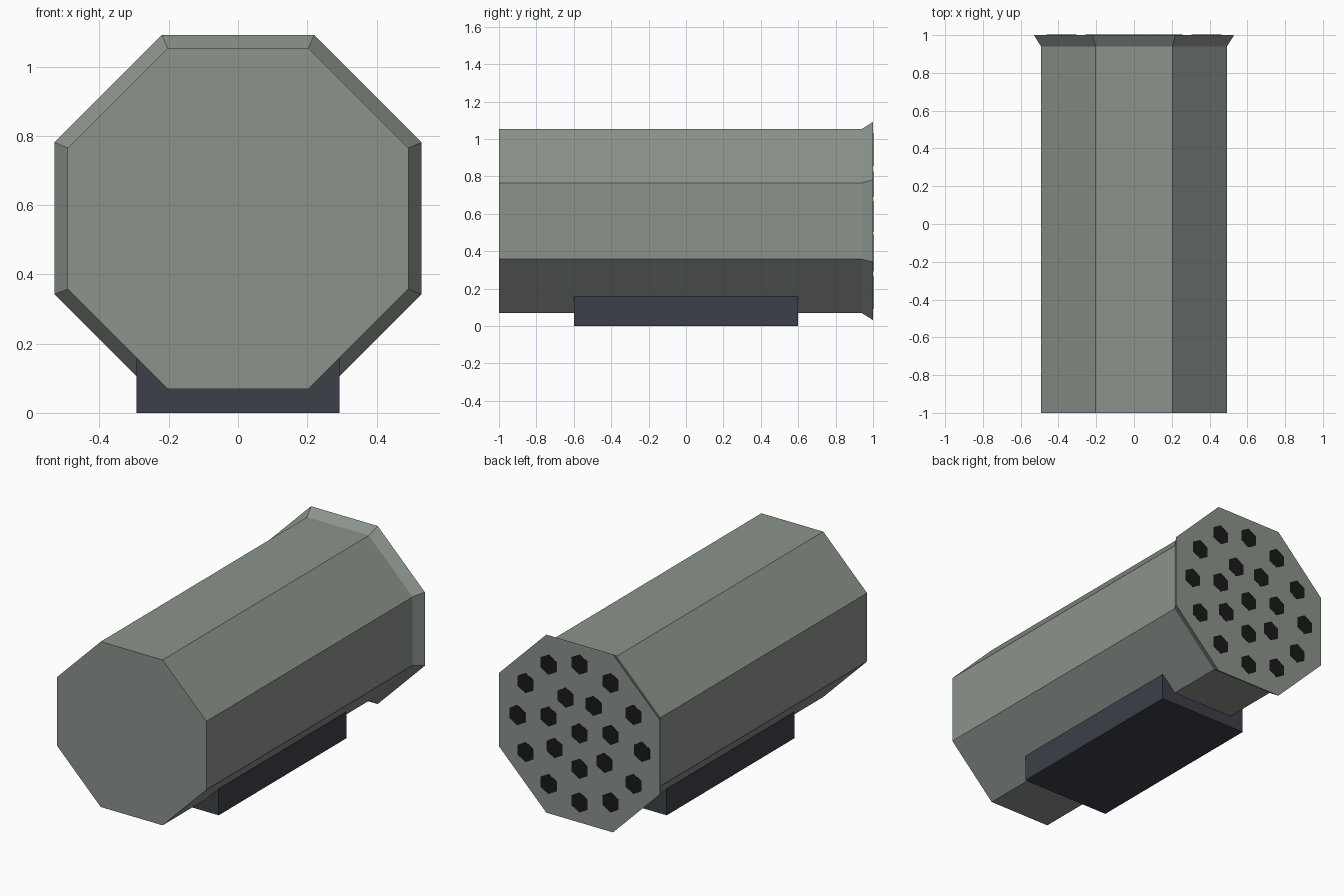
import bpy, bmesh, math
from mathutils import Matrix, Vector

cube = bpy.data.objects.get("Cube")
if cube:
    bpy.data.objects.remove(cube, do_unlink=True)


def material(name, rgb):
    m = bpy.data.materials.new(name)
    m.use_nodes = True
    m.diffuse_color = (*rgb, 1)
    m.node_tree.nodes["Principled BSDF"].inputs["Base Color"].default_value = (*rgb, 1)
    return m


green = material("grey green", (0.26, 0.29, 0.26))
slate = material("dark slate", (0.045, 0.051, 0.065))
black = material("black", (0.01, 0.01, 0.01))

AXIS_Z = 0.5615
COS = math.cos(math.pi / 8)


def finish(bm, name, mat):
    bmesh.ops.recalc_face_normals(bm, faces=bm.faces[:])
    mesh = bpy.data.meshes.new(name)
    bm.to_mesh(mesh)
    bm.free()
    mesh.materials.append(mat)
    ob = bpy.data.objects.new(name, mesh)
    bpy.context.collection.objects.link(ob)
    return ob


# Octagonal pod: rings of (y, half width), flaring at the rear
bm = bmesh.new()
rings = []
for y, half in ((-1, 0.492), (0.94, 0.492), (1, 0.53)):
    angles = [math.pi / 8 + i * math.pi / 4 for i in range(8)]
    rings.append([bm.verts.new((half / COS * math.cos(a), y, AXIS_Z + half / COS * math.sin(a)))
                  for a in angles])
for lower, upper in zip(rings, rings[1:]):
    for i in range(8):
        j = (i + 1) % 8
        bm.faces.new((lower[i], lower[j], upper[j], upper[i]))
bm.faces.new(rings[0])
bm.faces.new(rings[-1])
finish(bm, "pod_body", green)

# Mounting block under the pod
bm = bmesh.new()
bmesh.ops.create_cube(bm, size=1, matrix=Matrix.Translation((0, 0, 0.0785)) @
                      Matrix.Diagonal((0.586, 1.2, 0.157, 1)))
finish(bm, "mounting_block", slate)

# Hexagonal tube mouths on the rear face: centre, inner ring, outer ring
bm = bmesh.new()
for count, radius, start in ((1, 0, 0), (7, 0.21, -math.pi / 2), (12, 0.41, 0)):
    for i in range(count):
        a = start + i * math.tau / count
        place = Matrix.Translation((radius * math.cos(a), 1, AXIS_Z + radius * math.sin(a)))
        bmesh.ops.create_cone(bm, cap_ends=True, segments=6, radius1=0.06, radius2=0.06,
                              depth=0.004, matrix=place @ Matrix.Rotation(math.pi / 2, 4, "X"))
finish(bm, "tube_mouths", black)
